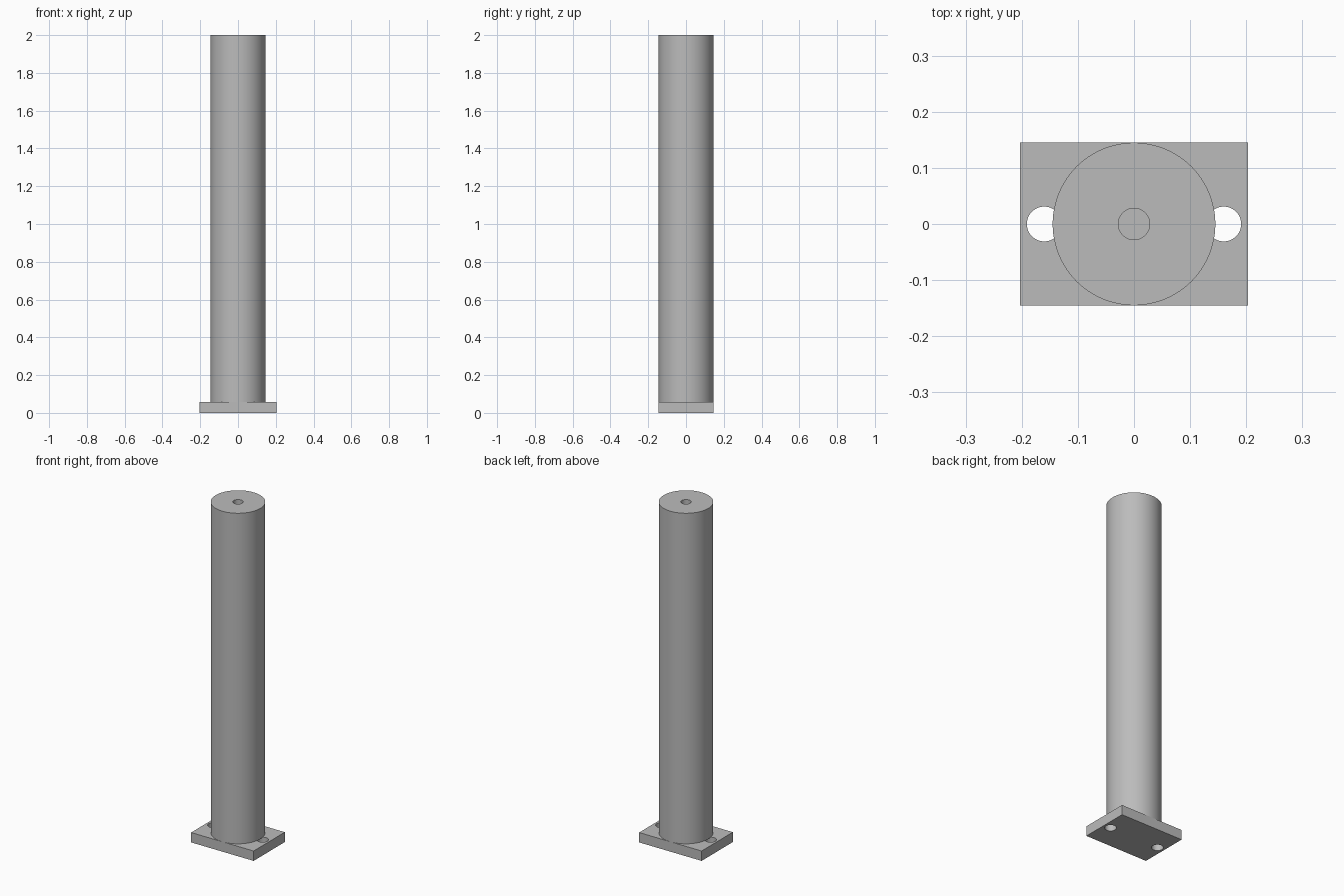
import bpy
import bmesh
from math import radians, tau
from mathutils import Vector

cube = bpy.data.objects.get("Cube")
if cube:
    bpy.data.objects.remove(cube, do_unlink=True)

PLATE_X, PLATE_Y, PLATE_Z = 0.406, 0.29, 0.058
COLUMN_R, TOP = 0.145, 2.0
BORE_R, BORE_DEPTH = 0.028, 0.2
HOLE_X, HOLE_R = 0.16, 0.031

steel = bpy.data.materials.new("grey steel")
steel.use_nodes = True
grey = (0.5, 0.5, 0.5, 1)
steel.diffuse_color = grey
steel.node_tree.nodes["Principled BSDF"].inputs["Base Color"].default_value = grey


def lathe(name, profile, steps=96):
    """Revolve a radius/height profile around z into a closed solid."""
    bm = bmesh.new()
    verts = [bm.verts.new((r, 0, z)) for r, z in profile]
    edges = [bm.edges.new(pair) for pair in zip(verts, verts[1:])]
    bmesh.ops.spin(bm, geom=verts + edges, cent=(0, 0, 0), axis=(0, 0, 1),
                   angle=tau, steps=steps, use_merge=True)
    bmesh.ops.remove_doubles(bm, verts=bm.verts, dist=1e-5)
    bmesh.ops.recalc_face_normals(bm, faces=bm.faces)
    mesh = bpy.data.meshes.new(name)
    bm.to_mesh(mesh)
    bm.free()
    mesh.materials.append(steel)
    obj = bpy.data.objects.new(name, mesh)
    bpy.context.collection.objects.link(obj)
    return obj


def smooth(obj):
    bpy.ops.object.select_all(action="DESELECT")
    obj.select_set(True)
    bpy.context.view_layer.objects.active = obj
    bpy.ops.object.shade_smooth_by_angle(angle=radians(30))


# Round column with a blind bore in its top
column = lathe("column", [
    (0, PLATE_Z), (COLUMN_R, PLATE_Z), (COLUMN_R, TOP),
    (BORE_R, TOP), (BORE_R, TOP - BORE_DEPTH), (0, TOP - BORE_DEPTH)])
smooth(column)

# Rectangular base plate
bpy.ops.mesh.primitive_cube_add(size=1, location=(0, 0, PLATE_Z / 2))
plate = bpy.context.object
plate.name = "base_plate"
plate.scale = Vector((PLATE_X, PLATE_Y, PLATE_Z))
bpy.ops.object.transform_apply(location=True, scale=True)
plate.data.materials.append(steel)

# Bolt holes through the plate on both sides of the column
for side, x in (("left", HOLE_X), ("right", -HOLE_X)):
    cutter = lathe(side + "_hole_cutter", [
        (0, -PLATE_Z), (HOLE_R, -PLATE_Z), (HOLE_R, 2 * PLATE_Z), (0, 2 * PLATE_Z)], 48)
    cutter.location.x = x
    bpy.context.view_layer.update()
    cut = plate.modifiers.new(side + "_bolt_hole", "BOOLEAN")
    cut.operation = "DIFFERENCE"
    cut.solver = "EXACT"
    cut.object = cutter
    bpy.ops.object.select_all(action="DESELECT")
    bpy.context.view_layer.objects.active = plate
    plate.select_set(True)
    bpy.ops.object.modifier_apply(modifier=cut.name)
    bpy.data.objects.remove(cutter, do_unlink=True)
smooth(plate)
